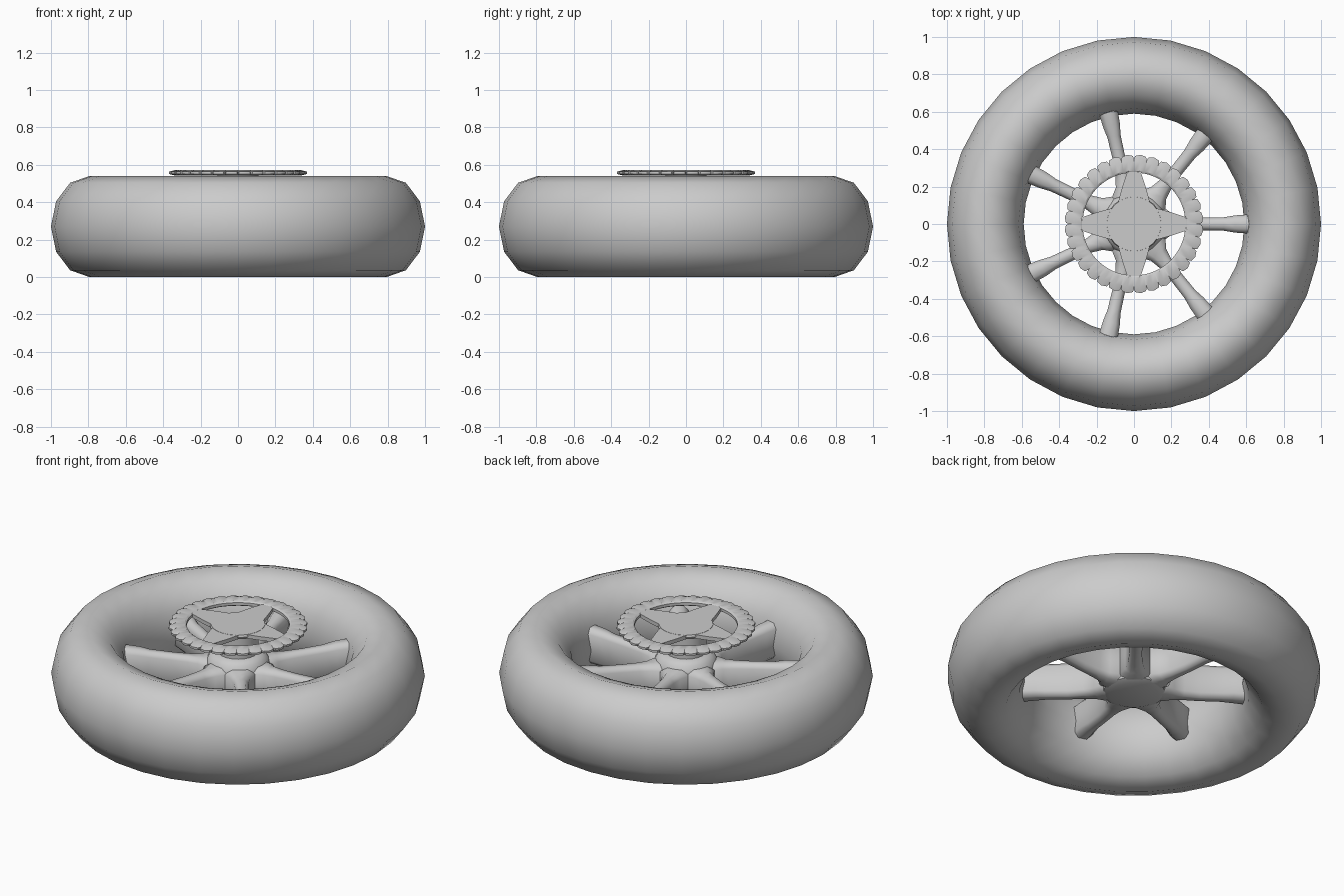
import bpy, bmesh, math
from math import cos, sin, pi

if "Cube" in bpy.data.objects:
    bpy.data.objects.remove(bpy.data.objects["Cube"])


def finish(name, bm, angle=40):
    bmesh.ops.recalc_face_normals(bm, faces=bm.faces)
    me = bpy.data.meshes.new(name)
    bm.to_mesh(me)
    bm.free()
    ob = bpy.data.objects.new(name, me)
    bpy.context.collection.objects.link(ob)
    bpy.ops.object.select_all(action='DESELECT')
    ob.select_set(True)
    bpy.context.view_layer.objects.active = ob
    bpy.ops.object.shade_smooth_by_angle(angle=math.radians(angle))
    return ob


def bridge(bm, loops, closed):
    """Skin a list of point loops, either into a closed ring or a capped solid."""
    rows = [[bm.verts.new(p) for p in lp] for lp in loops]
    n = len(rows[0])
    for i in range(len(rows) if closed else len(rows) - 1):
        a, b = rows[i], rows[(i + 1) % len(rows)]
        for j in range(n):
            k = (j + 1) % n
            bm.faces.new((a[j], a[k], b[k], b[j]))
    if not closed:
        bm.faces.new(rows[0])
        bm.faces.new(rows[-1])


def turned(name, profile, seg):
    """Solid of revolution from (radius, z) rings."""
    bm = bmesh.new()
    bridge(bm, [[(r * cos(2 * pi * i / seg), r * sin(2 * pi * i / seg), z)
                 for i in range(seg)] for r, z in profile], False)
    return finish(name, bm)


# Tire: stretched torus
bm = bmesh.new()
loops = []
for i in range(32):
    a = 2 * pi * i / 32
    loop = []
    for j in range(12):
        t = 2 * pi * j / 12
        r = 0.795 + 0.205 * cos(t)
        loop.append((r * cos(a), r * sin(a), 0.27 + 0.27 * sin(t)))
    loops.append(loop)
bridge(bm, loops, True)
finish("tire", bm, 60)

# Hub and the axle that carries the sprocket
turned("hub", [(0.13, 0.14), (0.165, 0.155), (0.175, 0.20), (0.175, 0.34),
               (0.155, 0.39), (0.12, 0.41)], 28)
turned("axle", [(0.11, 0.38), (0.11, 0.55)], 20)

# Seven tall spokes, flared at hub and rim: radius, half width, bottom, top
stations = [(0.10, 0.085, 0.15, 0.37), (0.17, 0.08, 0.15, 0.37),
            (0.21, 0.052, 0.155, 0.365), (0.27, 0.039, 0.16, 0.365),
            (0.36, 0.034, 0.165, 0.368), (0.48, 0.036, 0.178, 0.375),
            (0.54, 0.046, 0.182, 0.385), (0.63, 0.052, 0.185, 0.39)]
bm = bmesh.new()
for k in range(7):
    a = 2 * pi * k / 7
    loops = []
    for r, w, z0, z1 in stations:
        c = 0.025
        sec = [(w, z0 + c), (w, z1 - c), (w * 0.5, z1), (-w * 0.5, z1),
               (-w, z1 - c), (-w, z0 + c), (-w * 0.5, z0), (w * 0.5, z0)]
        loops.append([(r * cos(a) - y * sin(a), r * sin(a) + y * cos(a), z)
                      for y, z in sec])
    bridge(bm, loops, False)
finish("spokes", bm, 60)

# Sprocket ring: wide teeth with narrow notches
ZS = 0.557
bm = bmesh.new()
loops = []
teeth = 32
for k in range(teeth):
    for f, ro in ((0.0, 0.346), (0.09, 0.364), (0.5, 0.372), (0.91, 0.364)):
        a = 2 * pi * (k + f) / teeth
        sec = [(0.275, -0.008), (0.285, -0.015), (0.335, -0.015), (ro, -0.006),
               (ro, 0.006), (0.335, 0.015), (0.285, 0.015), (0.275, 0.008)]
        loops.append([(r * cos(a), r * sin(a), ZS + z) for r, z in sec])
bridge(bm, loops, True)
finish("sprocket_ring", bm, 35)

# Sprocket centre and its four tapered arms
turned("sprocket_disc", [(0.145, ZS - 0.013), (0.15, ZS), (0.145, ZS + 0.012)], 24)
bm = bmesh.new()
for k in range(4):
    a = pi / 2 * k
    loops = []
    for r, w in ((0.08, 0.095), (0.19, 0.065), (0.29, 0.032)):
        sec = [(-w, -0.011), (w, -0.011), (w, 0.011), (-w, 0.011)]
        loops.append([(r * cos(a) - y * sin(a), r * sin(a) + y * cos(a), ZS + z)
                      for y, z in sec])
    bridge(bm, loops, False)
finish("sprocket_arms", bm)
